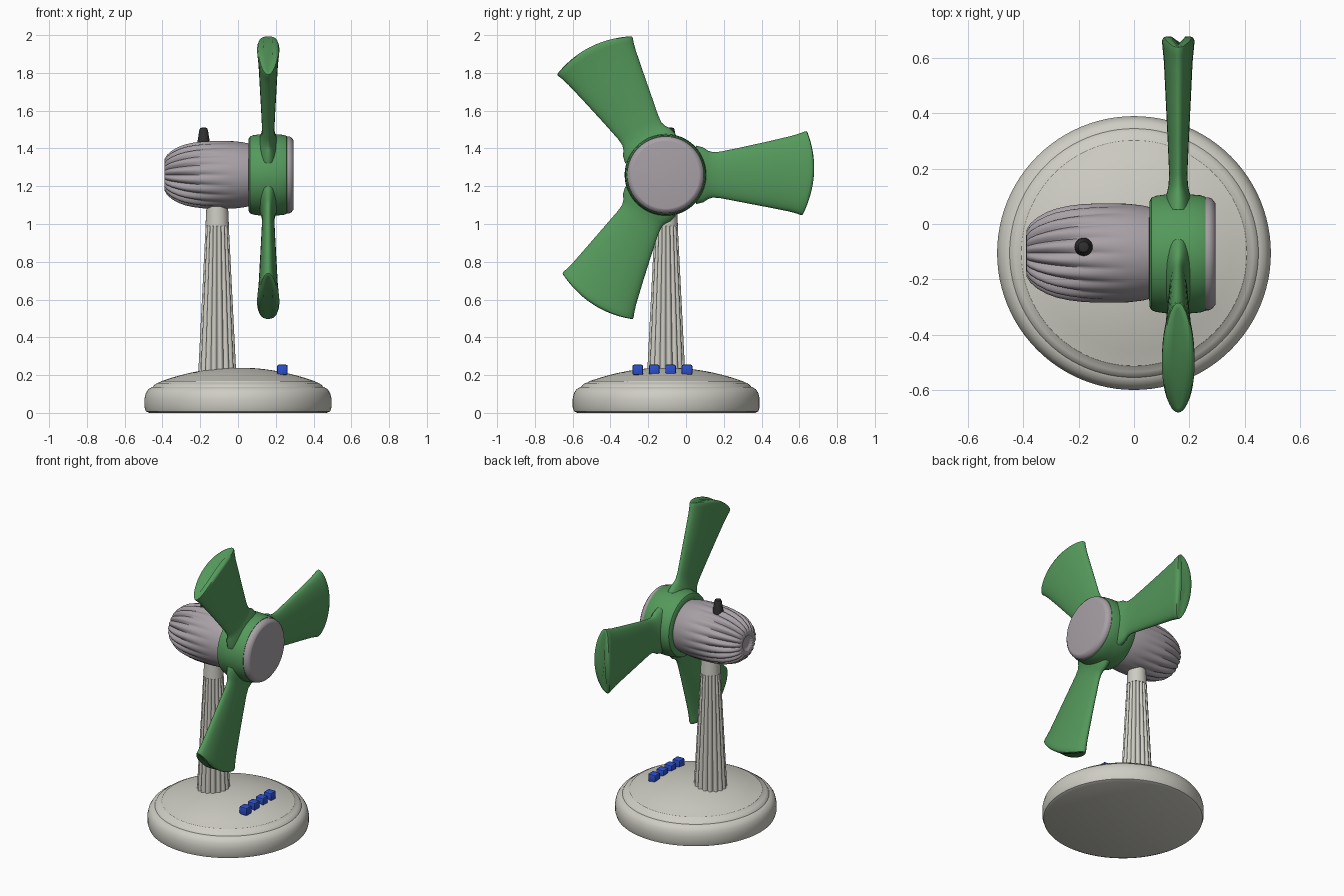
import bpy, bmesh, math
from mathutils import Vector, Matrix

if "Cube" in bpy.data.objects:
    bpy.data.objects.remove(bpy.data.objects["Cube"])

CY, CZ = -0.105, 1.26          # fan axis position (axis runs along x)


def mat(name, rgb):
    m = bpy.data.materials.new(name)
    m.diffuse_color = (*rgb, 1)
    m.use_nodes = True
    m.node_tree.nodes["Principled BSDF"].inputs["Base Color"].default_value = m.diffuse_color
    return m


cream = mat("cream plastic", (0.62, 0.61, 0.55))
grey = mat("warm grey", (0.39, 0.355, 0.385))
green = mat("green", (0.09, 0.32, 0.105))
blue = mat("blue", (0.025, 0.08, 0.62))
black = mat("black", (0.03, 0.03, 0.03))


def finish(bm, name, material, angle=35):
    bmesh.ops.recalc_face_normals(bm, faces=bm.faces)
    me = bpy.data.meshes.new(name)
    bm.to_mesh(me)
    bm.free()
    ob = bpy.data.objects.new(name, me)
    bpy.context.collection.objects.link(ob)
    me.materials.append(material)
    bpy.ops.object.select_all(action='DESELECT')
    ob.select_set(True)
    bpy.context.view_layer.objects.active = ob
    bpy.ops.object.shade_smooth_by_angle(angle=math.radians(angle))
    return ob


def loft(bm, rings):
    """Skin a list of closed point rings and cap both ends."""
    vs = [[bm.verts.new(p) for p in r] for r in rings]
    n = len(vs[0])
    for a, b in zip(vs, vs[1:]):
        for i in range(n):
            j = (i + 1) % n
            bm.faces.new((a[i], a[j], b[j], b[i]))
    bm.faces.new(vs[0])
    bm.faces.new(vs[-1])


def lathe(name, profile, material, origin, axis='Z', segs=64, ribs=0, angle=35):
    """Turn (radius, height, rib depth) rings; ribs are rounded ridges."""
    rings = []
    for p in profile:
        r, h, d = (*p, 0)[:3]
        ring = []
        for i in range(segs):
            t = 2 * math.pi * i / segs
            rr = r * (1 - d * (1 - abs(math.sin(ribs * t / 2)))) if d else r
            c, s = rr * math.cos(t), rr * math.sin(t)
            ring.append(Vector(origin) + Vector((c, s, h) if axis == 'Z' else (h, c, s)))
        rings.append(ring)
    bm = bmesh.new()
    loft(bm, rings)
    return finish(bm, name, material, angle)


# base: round foot, stepped rim and shallow dome
foot = [(0.47, 0), (0.488, 0.008), (0.495, 0.03), (0.495, 0.075), (0.488, 0.105),
        (0.475, 0.125), (0.457, 0.136), (0.45, 0.138), (0.445, 0.146), (0.43, 0.157),
        (0.412, 0.163), (0.408, 0.168)]
dome = [(0.40 * (1 - k / 8), 0.24 - 0.07 * (1 - k / 8) ** 2) for k in range(8)]
lathe("base", foot + dome, cream, (0, CY, 0), segs=96)

# fluted column with a plain neck
lathe("column", [(0.103, 0.2, 0.13), (0.062, 1.0, 0.13)], cream,
      (-0.11, CY, 0), segs=128, ribs=16, angle=50)
lathe("column_neck", [(0.062, 0.99), (0.056, 1.12)], cream, (-0.11, CY, 0), segs=48)

# motor housing: ribs fade out towards the front
shell = [(0.03, -0.375, 0), (0.045, -0.378, 0.02), (0.055, -0.39, 0.06), (0.085, -0.389, 0.13),
         (0.108, -0.375, 0.14), (0.13, -0.35, 0.14), (0.15, -0.315, 0.13),
         (0.163, -0.28, 0.11), (0.173, -0.235, 0.085), (0.179, -0.185, 0.06),
         (0.181, -0.13, 0.035), (0.181, -0.07, 0.015), (0.178, -0.02, 0),
         (0.172, 0.03, 0), (0.165, 0.06, 0), (0.16, 0.12, 0)]
lathe("motor_housing", shell, grey, (0, CY, CZ), 'X', segs=160, ribs=20, angle=55)

# oscillation knob
lathe("top_knob", [(0.034, 1.41), (0.032, 1.44), (0.023, 1.495), (0.019, 1.507), (0.01, 1.51)],
      black, (-0.182, -0.083, 0), segs=24)

# hub and front cap
lathe("hub", [(0.165, 0.055), (0.19, 0.056), (0.203, 0.063), (0.21, 0.08), (0.215, 0.115),
              (0.217, 0.16), (0.215, 0.205), (0.212, 0.24), (0.206, 0.258), (0.19, 0.26)],
      green, (0, CY - 0.003, CZ), 'X')
lathe("hub_cap", [(0.19, 0.2), (0.204, 0.255), (0.204, 0.27), (0.199, 0.282), (0.184, 0.294),
                  (0.178, 0.295)], grey, (0, CY - 0.003, CZ), 'X')

# blades: (distance, half width, half thickness, tip bulge)
sections = [(0.16, 0.155, 0.055, 0), (0.20, 0.145, 0.048, 0), (0.225, 0.128, 0.04, 0),
            (0.25, 0.12, 0.035, 0), (0.29, 0.123, 0.033, 0), (0.40, 0.145, 0.038, 0.005),
            (0.55, 0.176, 0.046, 0.02), (0.66, 0.2, 0.052, 0.035), (0.705, 0.213, 0.057, 0.042),
            (0.725, 0.221, 0.059, 0.045), (0.735, 0.222, 0.054, 0.047),
            (0.74, 0.215, 0.042, 0.046), (0.742, 0.20, 0.025, 0.043)]
for k in range(3):
    rot = Matrix.Rotation(k * 2 * math.pi / 3, 3, 'X')
    rings = []
    for u, w, t, bulge in sections:
        ring = []
        for i in range(40):
            a = 2 * math.pi * i / 40
            c, s = math.cos(a), math.sin(a)
            p = Vector((t * s, u + bulge * (1 - c * c) + bulge * 0.25 * c,
                        w * c + 0.2 * bulge))
            ring.append(rot @ p + Vector((0.16, CY - 0.003, CZ)))
        rings.append(ring)
    bm = bmesh.new()
    loft(bm, rings)
    finish(bm, f"blade_{k + 1}", green, 50)

# speed buttons in a row on the dome
for k in range(4):
    bm = bmesh.new()
    bmesh.ops.create_cube(bm, size=1, matrix=Matrix.Translation(
        (0.235, -0.255 + 0.0867 * k, 0.228)) @ Matrix.Diagonal((0.056, 0.056, 0.054, 1)))
    bmesh.ops.bevel(bm, geom=bm.edges[:], offset=0.008, segments=2, profile=0.5, affect='EDGES')
    finish(bm, f"button_{k + 1}", blue)
